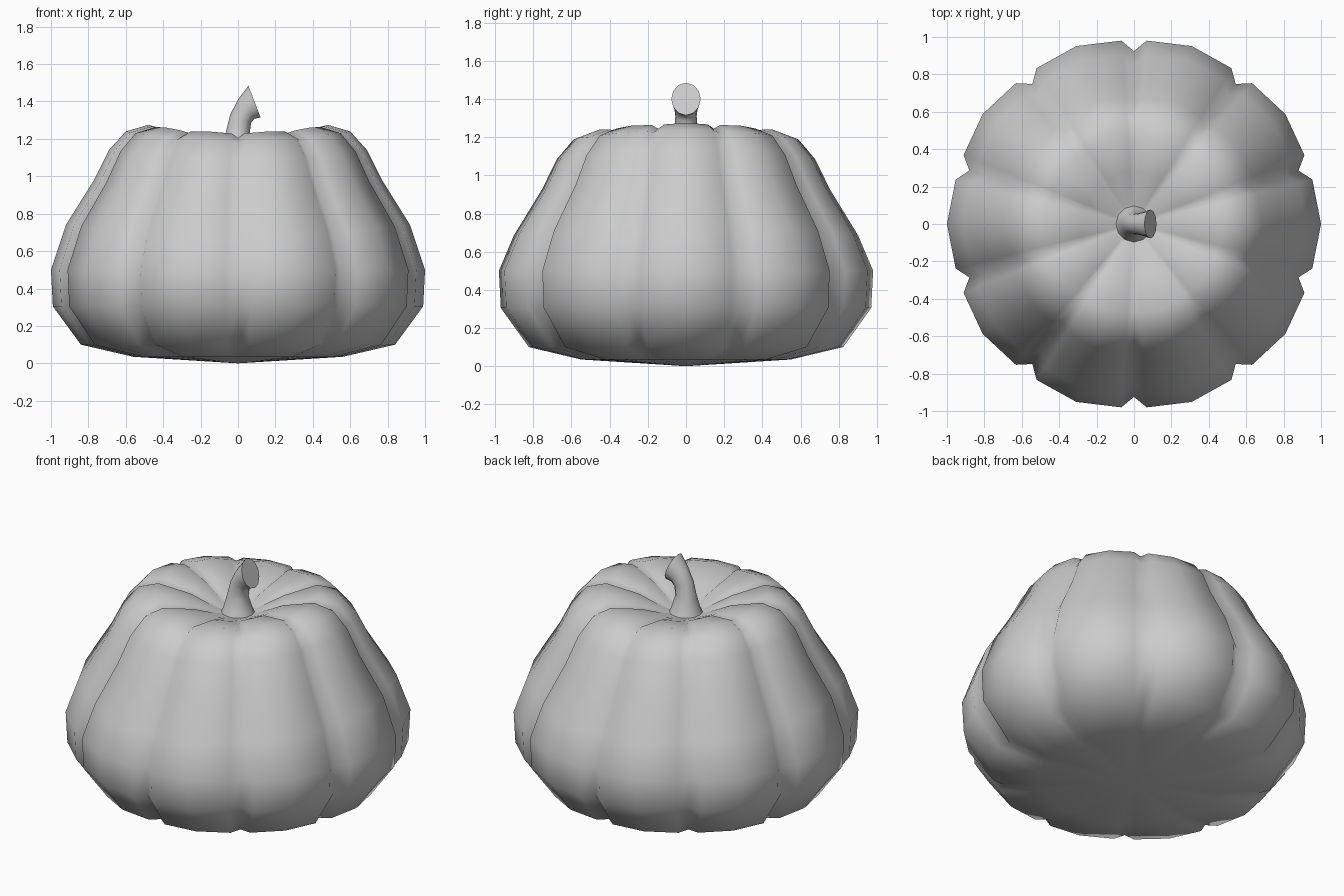
import bpy, bmesh, math
from mathutils import Vector

if "Cube" in bpy.data.objects:
    bpy.data.objects.remove(bpy.data.objects["Cube"])


def loft(name, rings, start_tip=None, end_tip=None, sharp_caps=False):
    """Skin a list of equal-length point rings, closing ends with fans or n-gons."""
    bm = bmesh.new()
    loops = [[bm.verts.new(p) for p in ring] for ring in rings]
    n = len(loops[0])
    for a, b in zip(loops, loops[1:]):
        for i in range(n):
            j = (i + 1) % n
            bm.faces.new((a[i], a[j], b[j], b[i])).smooth = True
    for loop, tip in ((loops[0], start_tip), (loops[-1], end_tip)):
        if tip is None:
            cap = bm.faces.new(loop)
            if sharp_caps:
                for e in cap.edges:
                    e.smooth = False
        else:
            t = bm.verts.new(tip)
            for i in range(n):
                bm.faces.new((loop[i], loop[(i + 1) % n], t)).smooth = True
    bmesh.ops.recalc_face_normals(bm, faces=bm.faces)
    me = bpy.data.meshes.new(name)
    bm.to_mesh(me)
    bm.free()
    ob = bpy.data.objects.new(name, me)
    bpy.context.collection.objects.link(ob)
    return ob


# Pumpkin body: radius, height, groove ratio, groove drop, lowering towards +-y
profile = [
    (0.56, 0.035, 0.93, 0.0, 0.0),
    (0.84, 0.10, 0.925, 0.0, 0.0),
    (0.99, 0.305, 0.925, 0.0, 0.0),
    (1.00, 0.50, 0.925, 0.0, 0.0),
    (0.92, 0.74, 0.925, 0.0, 0.055),
    (0.77, 0.98, 0.925, 0.0, 0.055),
    (0.69, 1.14, 0.925, 0.0, 0.055),
    (0.60, 1.24, 0.93, 0.01, 0.05),
    (0.48, 1.275, 0.95, 0.03, 0.04),
    (0.28, 1.225, 1.0, 0.02, 0.03),
    (0.12, 1.14, 1.0, 0.0, 0.0),
]
LOBES = 10
rings = []
for r, z, groove, drop, sag in profile:
    ring = []
    for k in range(LOBES):
        # lobe centre, lobe shoulder, groove, next shoulder
        for da, f, d in ((0, 1, 0), (14, 1 - (1 - groove) * 0.23, 0.2),
                         (18, groove, 1), (22, 1 - (1 - groove) * 0.23, 0.2)):
            a = math.radians(k * 360 / LOBES + da)
            ring.append((r * f * math.cos(a), r * f * math.sin(a),
                         z - drop * d - sag * math.sin(a) ** 2))
    rings.append(ring)
loft("pumpkin_body", rings, start_tip=(0, 0, 0), end_tip=(0, 0, 1.11))

# Bent stem: centre x, z, in-plane radius, y radius, tilt towards +x
SIDES = 12
stem = [(0.0, 1.10, 0.112, 0.112, 0),
        (0.0, 1.16, 0.085, 0.085, 0),
        (0.0, 1.24, 0.063, 0.06, 4),
        (0.015, 1.31, 0.06, 0.056, 22),
        (0.045, 1.36, 0.068, 0.062, 50),
        (0.088, 1.40, 0.091, 0.077, 69)]
rings = []
for cx, cz, rx, ry, tilt in stem:
    t = math.radians(tilt)
    u = Vector((math.cos(t), 0, -math.sin(t)))
    rings.append([Vector((cx, 0, cz)) + u * rx * math.cos(a) + Vector((0, ry * math.sin(a), 0))
                  for a in (2 * math.pi * i / SIDES for i in range(SIDES))])
loft("stem", rings, sharp_caps=True)
